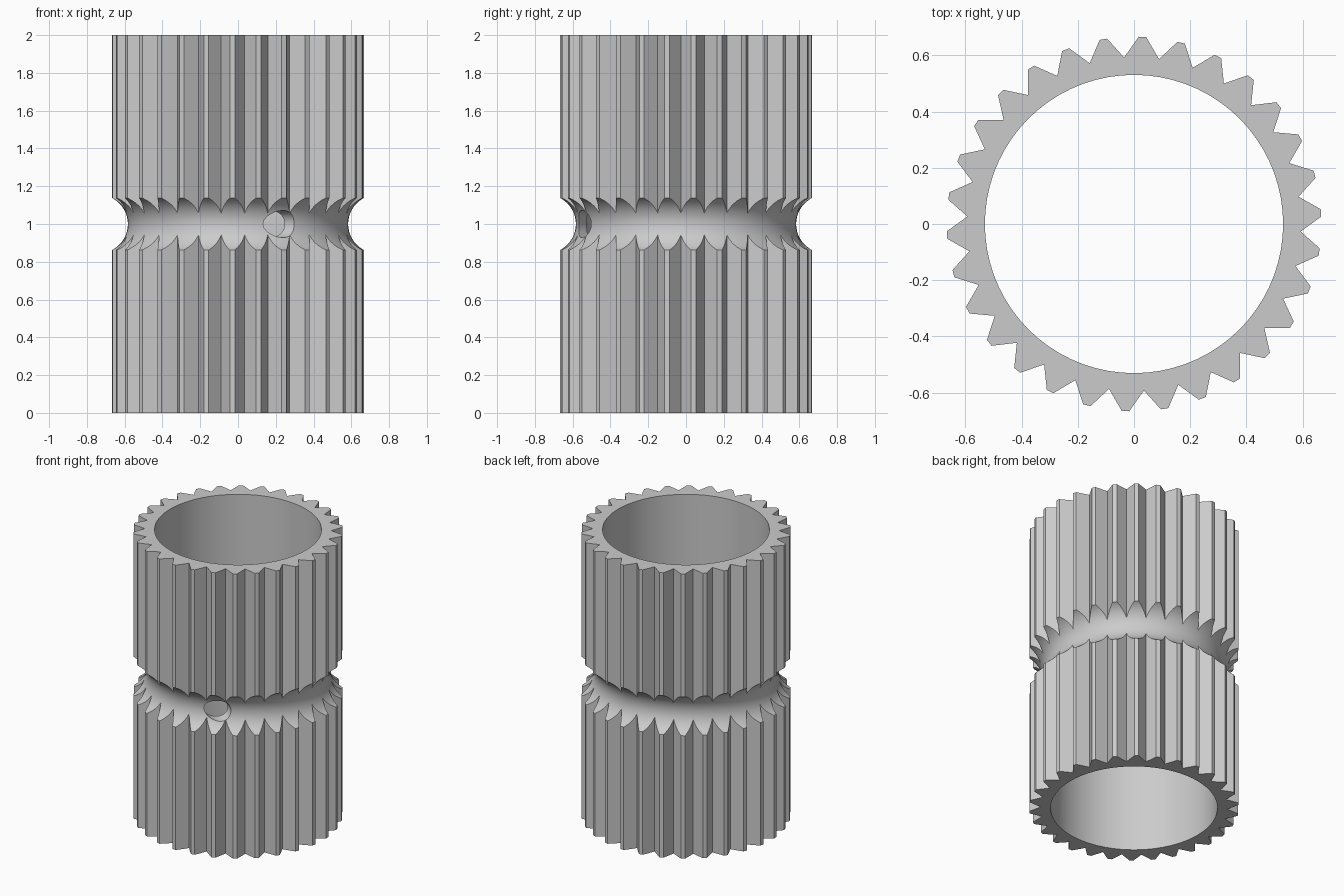
import bpy, bmesh, math
from mathutils import Matrix, Vector

cube = bpy.data.objects.get("Cube")
if cube:
    bpy.data.objects.remove(cube, do_unlink=True)

TEETH = 30
TIP_R, ROOT_R, BORE_R = 0.667, 0.594, 0.531
HEIGHT = 2.0
PHASE = math.radians(87.4)      # direction of one tooth centre
TIP_HALF = math.radians(1.15)   # half the width of a tooth tip

steel = bpy.data.materials.new("plain_grey")
steel.use_nodes = True
GREY = (0.6, 0.6, 0.6, 1)
steel.diffuse_color = GREY
steel.node_tree.nodes["Principled BSDF"].inputs["Base Color"].default_value = GREY


def polar(r, a, z=0.0):
    return Vector((r * math.cos(a), r * math.sin(a), z))


def to_object(name, bm):
    bmesh.ops.recalc_face_normals(bm, faces=bm.faces[:])
    mesh = bpy.data.meshes.new(name)
    bm.to_mesh(mesh)
    bm.free()
    mesh.materials.append(steel)
    obj = bpy.data.objects.new(name, mesh)
    bpy.context.collection.objects.link(obj)
    return obj


def cylinder(name, radius, depth, sides, matrix):
    bm = bmesh.new()
    bmesh.ops.create_cone(bm, cap_ends=True, segments=sides, radius1=radius,
                          radius2=radius, depth=depth, matrix=matrix)
    return to_object(name, bm)


def cut(target, cutter):
    """Subtract the cutter, bake the result and discard the cutter."""
    cutter.hide_render = True
    mod = target.modifiers.new("cut", 'BOOLEAN')
    mod.operation = 'DIFFERENCE'
    mod.solver = 'EXACT'
    mod.object = cutter
    bpy.context.view_layer.update()
    graph = bpy.context.evaluated_depsgraph_get()
    mesh = bpy.data.meshes.new_from_object(target.evaluated_get(graph))
    target.modifiers.clear()
    target.data = mesh
    bpy.data.objects.remove(cutter, do_unlink=True)


# Toothed sleeve: gear outline pulled up to full height
bm = bmesh.new()
outline = []
pitch = math.tau / TEETH
for i in range(TEETH):
    a = PHASE + i * pitch
    outline += [polar(TIP_R, a - TIP_HALF), polar(TIP_R, a + TIP_HALF),
                polar(ROOT_R, a + pitch / 2)]
base = bm.faces.new([bm.verts.new(p) for p in outline])
top = bmesh.ops.extrude_face_region(bm, geom=[base])["geom"]
bmesh.ops.translate(bm, vec=(0, 0, HEIGHT),
                    verts=[v for v in top if isinstance(v, bmesh.types.BMVert)])
sleeve = to_object("toothed_sleeve", bm)

# Bore through the middle
middle = Matrix.Translation((0, 0, HEIGHT / 2))
cut(sleeve, cylinder("bore_cutter", BORE_R, HEIGHT + 0.4, 72, middle))

# Round groove about the waist, cut by a ring
RING_R, RING_TUBE = 0.737, 0.154
MAJOR, MINOR = 120, 48
bm = bmesh.new()
rings = []
for i in range(MAJOR):
    a = math.tau * i / MAJOR
    rings.append([bm.verts.new(polar(
        RING_R + RING_TUBE * math.cos(t), a, HEIGHT / 2 + RING_TUBE * math.sin(t)))
        for t in (math.tau * j / MINOR for j in range(MINOR))])
for i in range(MAJOR):
    r, s = rings[i - 1], rings[i]
    for j in range(MINOR):
        bm.faces.new((r[j - 1], s[j - 1], s[j], r[j]))
cut(sleeve, to_object("groove_cutter", bm))

# Slanted pin hole through the groove floor
axis = Vector((math.sin(math.radians(57)), -math.cos(math.radians(57)), 0))
place = Matrix.Translation((0.222, -0.539, HEIGHT / 2)) @ \
    axis.to_track_quat('Z', 'Y').to_matrix().to_4x4()
cut(sleeve, cylinder("hole_cutter", 0.072, 0.36, 40, place))

# Smooth round surfaces, crisp teeth
bpy.ops.object.select_all(action='DESELECT')
sleeve.select_set(True)
bpy.context.view_layer.objects.active = sleeve
bpy.ops.object.shade_smooth_by_angle(angle=math.radians(25))
